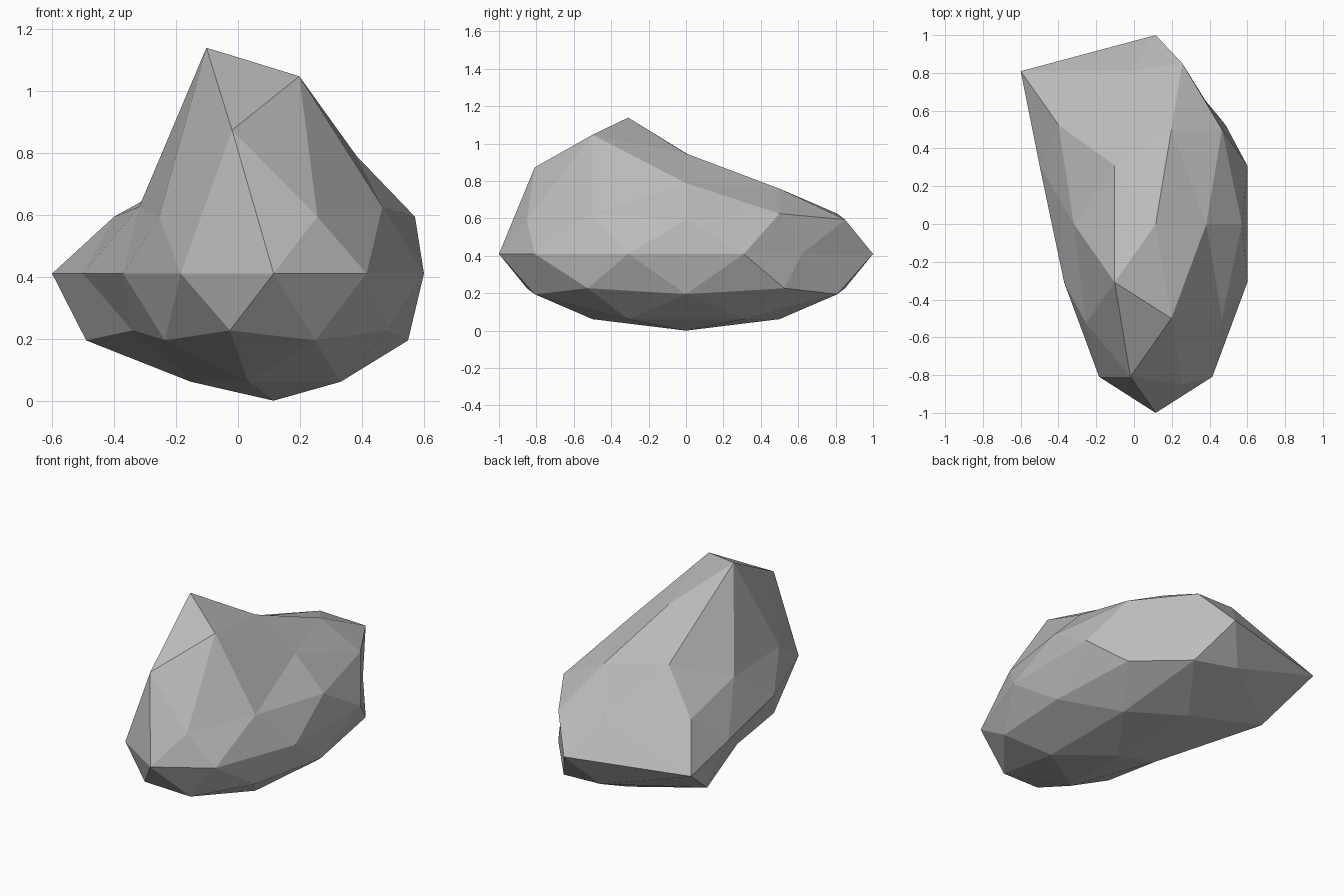
import bpy
import bmesh
from mathutils import Vector

cube = bpy.data.objects.get("Cube")
if cube:
    bpy.data.objects.remove(cube)

# Stone colour
stone = bpy.data.materials.new("stone_grey")
stone.use_nodes = True
grey = (0.5, 0.5, 0.5, 1)
stone.diffuse_color = grey
stone.node_tree.nodes["Principled BSDF"].inputs["Base Color"].default_value = grey

# Low-poly ball, later squashed into a boulder
bm = bmesh.new()
bmesh.ops.create_icosphere(bm, subdivisions=2, radius=1)


def pick(direction):
    """Vertex of the unit ball that lies closest to a direction."""
    d = Vector(direction).normalized()
    return max(bm.verts, key=lambda v: v.co.normalized().dot(d))


# Sculpted corners: direction on the ball, then the offset after squashing
pulls = [
    # raised crest
    ((-0.43, -0.31, 0.85), (0, 0, 0.38)),
    ((0.16, -0.5, 0.85), (0, 0, 0.288)),
    ((-0.26, -0.81, 0.53), (0, 0, 0.247)),
    ((0, 0, 1), (0, 0, 0.127)),
    ((0.53, 0, 0.85), (0, 0, 0.03)),
    # corner drawn out at the back
    ((-0.59, 0.81, 0), (-0.415, 0, 0)),
    ((-0.95, 0.31, 0), (-0.13, 0, 0)),
    ((-0.69, 0.5, -0.53), (-0.254, 0, 0)),
    ((-0.72, 0.53, 0.45), (-0.146, 0, 0)),
    # flattened corner on the other side
    ((0.59, 0.81, 0), (-0.015, -0.19, 0)),
]
picked = [(pick(d), Vector(offset)) for d, offset in pulls]

# Squash the ball, then move the chosen corners
for v in bm.verts:
    v.co = (v.co.x * 0.51 + 0.115, v.co.y, (v.co.z + 1) * 0.41 + 0.003)
for v, offset in picked:
    v.co += offset

base = min(v.co.z for v in bm.verts)
bmesh.ops.translate(bm, verts=bm.verts, vec=(0, 0, -base))
bmesh.ops.recalc_face_normals(bm, faces=bm.faces)

mesh = bpy.data.meshes.new("boulder")
bm.to_mesh(mesh)
bm.free()
mesh.materials.append(stone)
boulder = bpy.data.objects.new("boulder", mesh)
bpy.context.collection.objects.link(boulder)
